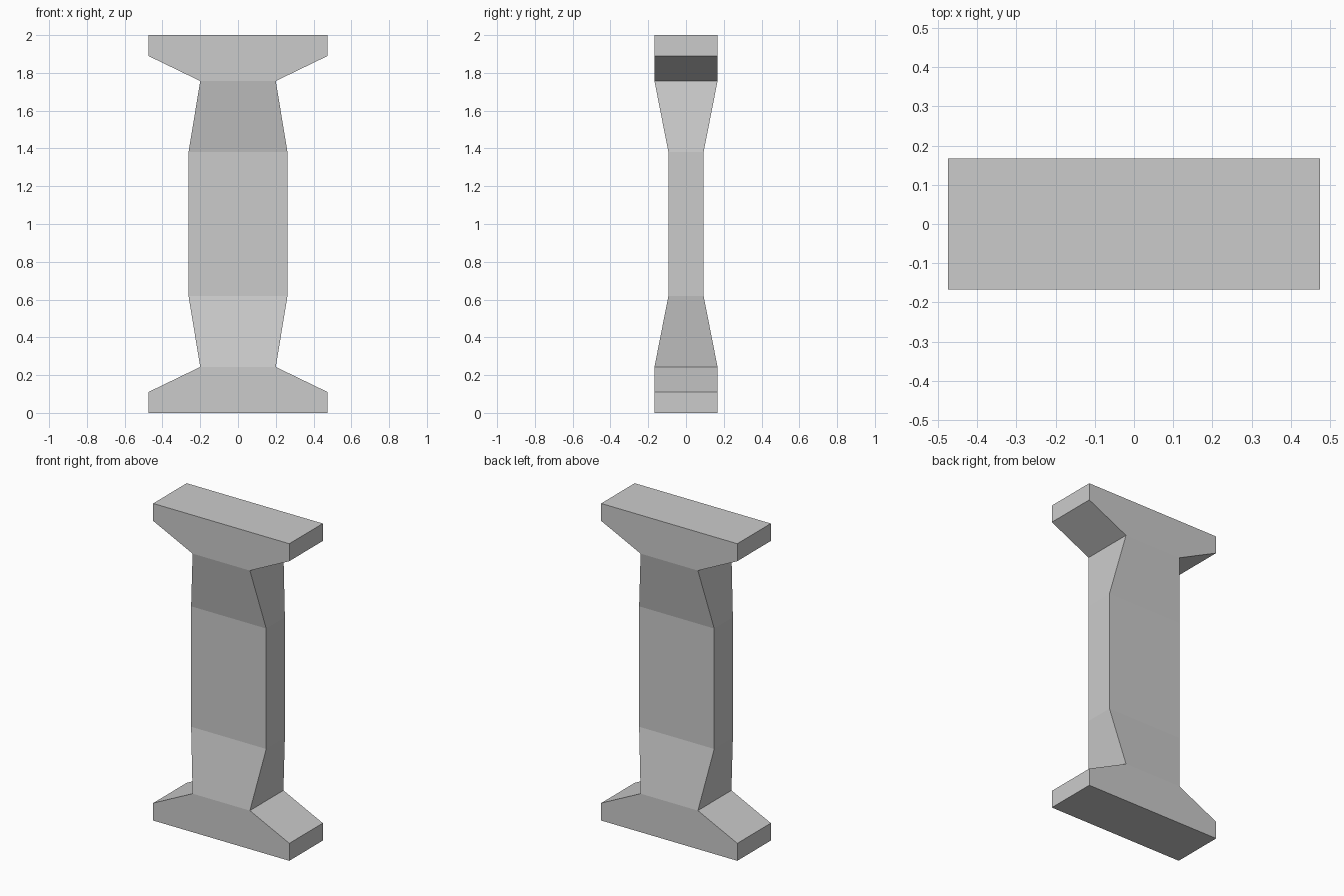
import bpy
import bmesh

cube = bpy.data.objects.get("Cube")
if cube:
    bpy.data.objects.remove(cube, do_unlink=True)

grey = bpy.data.materials.new("light grey")
color = (0.6, 0.6, 0.6, 1)
grey.diffuse_color = color
grey.use_nodes = True
grey.node_tree.nodes["Principled BSDF"].inputs["Base Color"].default_value = color

# Half width, half depth and height of each section; the upper half mirrors the lower
lower = [(0.475, 0.167, 0), (0.475, 0.167, 0.11),
         (0.2, 0.167, 0.243), (0.262, 0.093, 0.62)]
sections = lower + [(w, d, 2 - z) for w, d, z in reversed(lower)]

# Pillar shaft with flared base and capital, as one loft of rectangles
bm = bmesh.new()
rings = [[bm.verts.new((sx * w, sy * d, z))
          for sx, sy in ((-1, -1), (1, -1), (1, 1), (-1, 1))]
         for w, d, z in sections]
for low, high in zip(rings, rings[1:]):
    for i in range(4):
        j = (i + 1) % 4
        bm.faces.new((low[i], low[j], high[j], high[i]))
bm.faces.new(rings[0][::-1])
bm.faces.new(rings[-1])

mesh = bpy.data.meshes.new("flared_pillar")
bm.to_mesh(mesh)
bm.free()
mesh.materials.append(grey)
pillar = bpy.data.objects.new("flared_pillar", mesh)
bpy.context.collection.objects.link(pillar)
